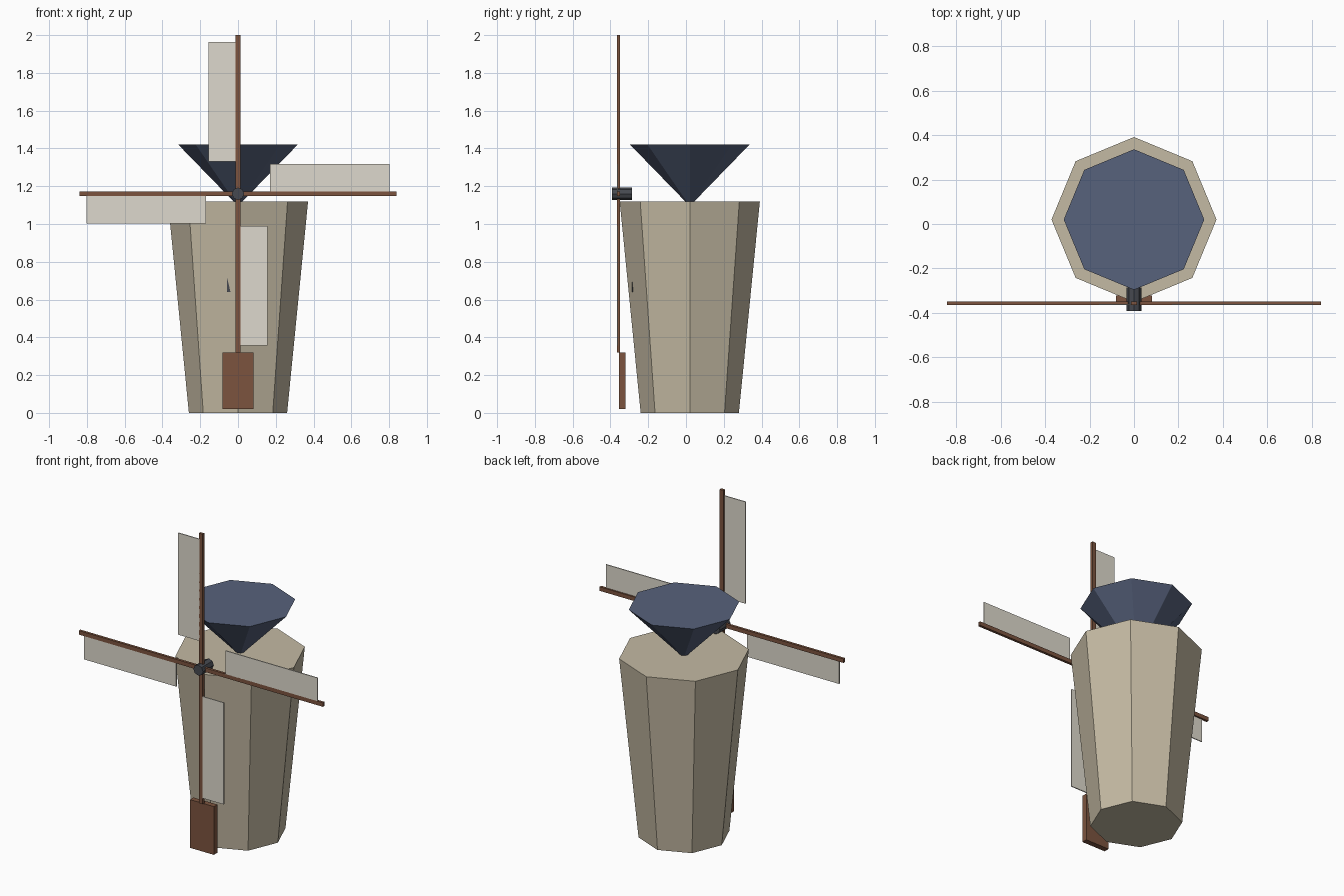
import bpy
from math import pi
from mathutils import Matrix, Vector

if "Cube" in bpy.data.objects:
    bpy.data.objects.remove(bpy.data.objects["Cube"])


def material(name, rgb):
    # sRGB 0-255 converted to linear
    lin = [((c / 255 + 0.055) / 1.055) ** 2.4 for c in rgb] + [1]
    m = bpy.data.materials.new(name)
    m.use_nodes = True
    m.diffuse_color = lin
    m.node_tree.nodes["Principled BSDF"].inputs["Base Color"].default_value = lin
    return m


stone = material("pale stone", (196, 186, 163))
slate = material("blue slate", (87, 98, 124))
wood = material("brown wood", (124, 84, 63))
canvas = material("cream canvas", (222, 217, 205))
iron = material("dark iron", (70, 73, 80))


def finish(name, mat):
    ob = bpy.context.object
    ob.name = name
    ob.data.materials.append(mat)
    return ob


def frustum(name, mat, r1, r2, z1, z2, y):
    # eight-sided body with corners on the axes
    bpy.ops.mesh.primitive_cone_add(vertices=8, radius1=r1, radius2=r2,
                                    depth=z2 - z1, location=(0, y, (z1 + z2) / 2))
    return finish(name, mat)


def box(name, mat, lo, hi):
    lo, hi = Vector(lo), Vector(hi)
    bpy.ops.mesh.primitive_cube_add(size=1)
    ob = finish(name, mat)
    ob.data.transform(Matrix.Translation((lo + hi) / 2) @ Matrix.Diagonal((*(hi - lo), 1)))
    return ob


# Tower and upturned roof
CY = 0.02
frustum("tower", stone, 0.26, 0.371, 0, 1.12, CY)
frustum("roof", slate, 0, 0.316, 1.095, 1.42, CY)

# Door and window at the front
box("door", wood, (-0.082, -0.355, 0.02), (0.082, -0.321, 0.32))
box("window", iron, (-0.058, -0.287, 0.64), (0.058, -0.25, 0.76))

# Hub axle
HUB = Vector((0, 0, 1.16))
bpy.ops.mesh.primitive_cylinder_add(vertices=8, radius=0.033, depth=0.106,
                                    location=HUB + Vector((0, -0.338, 0)),
                                    rotation=(pi / 2, 0, 0))
finish("hub", iron)

# Four arms, each a spar with a sail on its trailing side
for i in range(4):
    spar = box(f"spar_{i + 1}", wood, (-0.0125, -0.365, 0), (0.0125, -0.349, 0.84))
    sail = box(f"sail_{i + 1}", canvas, (-0.157, -0.365, 0.17), (-0.01, -0.359, 0.803))
    for ob in (spar, sail):
        ob.matrix_world = Matrix.Translation(HUB) @ Matrix.Rotation(i * pi / 2, 4, 'Y')
